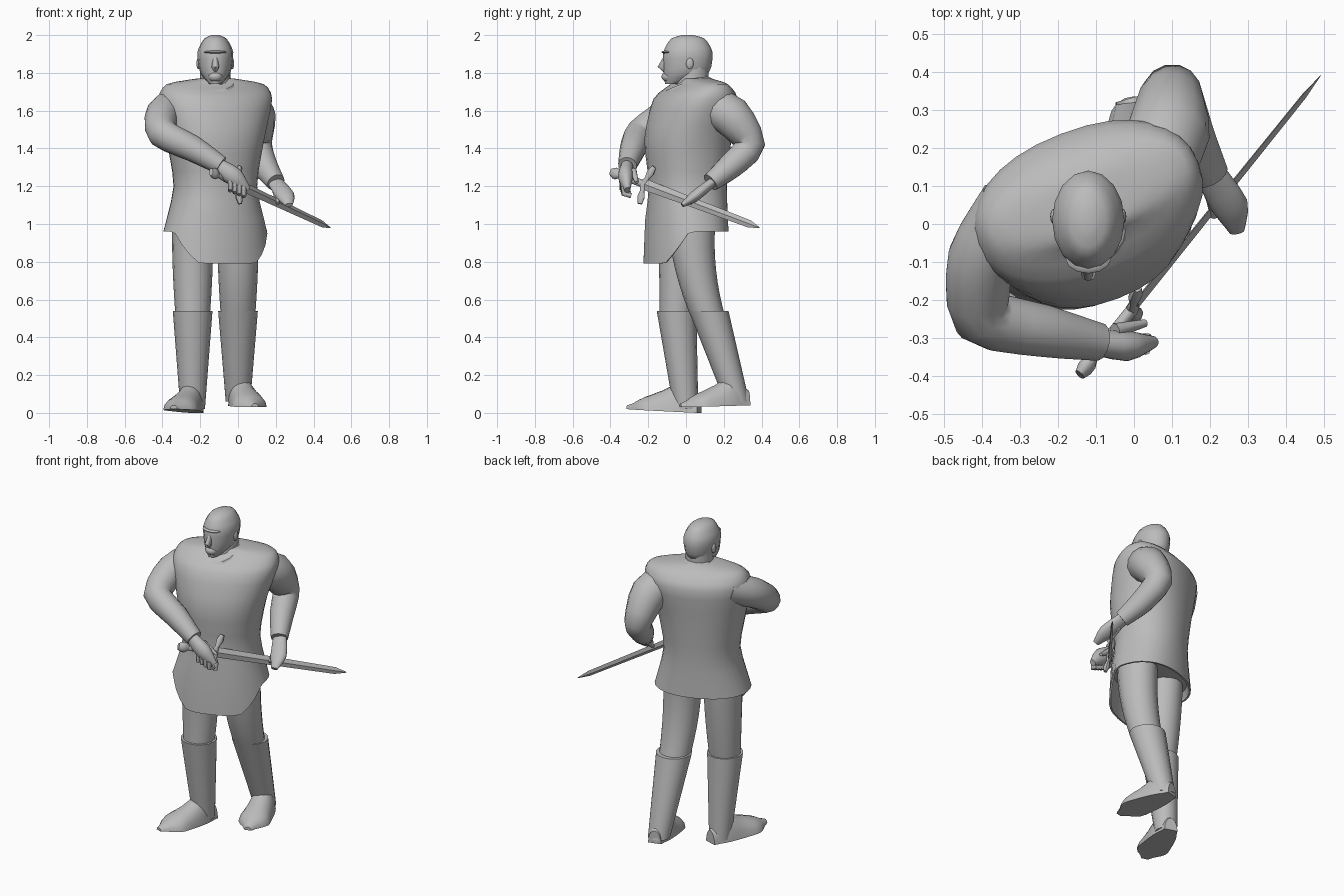
import bpy
import bmesh
from math import cos, sin, pi, radians, copysign
from mathutils import Vector, Matrix

default = bpy.data.objects.get("Cube")
if default:
    bpy.data.objects.remove(default, do_unlink=True)

# One plain grey for the whole figure
GREY = (.5, .5, .5, 1)
grey = bpy.data.materials.new("plain grey")
grey.use_nodes = True
grey.diffuse_color = GREY
grey.node_tree.nodes["Principled BSDF"].inputs["Base Color"].default_value = GREY

ACROSS, DEPTH, UP = Vector((1, 0, 0)), Vector((0, 1, 0)), Vector((0, 0, 1))


def finish(name, bm, sharp=50):
    """Turn a bmesh into a smooth shaded object with the grey material."""
    bmesh.ops.recalc_face_normals(bm, faces=bm.faces[:])
    mesh = bpy.data.meshes.new(name)
    bm.to_mesh(mesh)
    bm.free()
    mesh.materials.append(grey)
    obj = bpy.data.objects.new(name, mesh)
    bpy.context.collection.objects.link(obj)
    bpy.ops.object.select_all(action='DESELECT')
    obj.select_set(True)
    bpy.context.view_layer.objects.active = obj
    bpy.ops.object.shade_smooth_by_angle(angle=radians(sharp))


def smooth(rows, steps=3, tension=.35):
    """Fill in rows of numbers along a soft curve through the given ones."""
    rows = [Vector(row) for row in rows]
    last = len(rows) - 1
    slopes = [(rows[min(i + 1, last)] - rows[max(i - 1, 0)]) * tension for i in range(last + 1)]
    result = []
    for i in range(last):
        for k in range(steps):
            t = k / steps
            ease = t * t * (3 - 2 * t)
            result.append(rows[i] * (1 - ease) + rows[i + 1] * ease
                          + slopes[i] * t * (1 - t) ** 2 - slopes[i + 1] * t * t * (1 - t))
    return result + [rows[last]]


def ellipse(centre, u, v, sides=16, power=1):
    """Ring of points; a power under one makes it boxier."""
    ring = []
    for i in range(sides):
        angle = 2 * pi * i / sides
        c, s = (copysign(abs(f) ** power, f) for f in (cos(angle), sin(angle)))
        ring.append(Vector(centre) + u * c + v * s)
    return ring


def loft(name, rings, sharp=50):
    """Skin a row of rings and cap both ends."""
    bm = bmesh.new()
    rows = [[bm.verts.new(point) for point in ring] for ring in rings]
    count = len(rows[0])
    for low, high in zip(rows, rows[1:]):
        for i in range(count):
            j = (i + 1) % count
            bm.faces.new((low[i], low[j], high[j], high[i]))
    bm.faces.new(rows[0])
    bm.faces.new(rows[-1])
    finish(name, bm, sharp)


def stack(name, x, rows):
    """Loft level rings given as height, depth position, half width, half depth."""
    loft(name, [ellipse((x, y, z), ACROSS * wide, DEPTH * deep) for z, y, wide, deep in rows])


def limb(name, stations, ref=UP, flat=1, sides=14, sharp=50):
    """Loft along a path of x, y, z, radius; flat scales the radius across ref."""
    points = [Vector(station[:3]) for station in stations]
    last = len(points) - 1
    rings = []
    for i, (point, station) in enumerate(zip(points, stations)):
        along = (points[min(i + 1, last)] - points[max(i - 1, 0)]).normalized()
        u = (ref - along * ref.dot(along)).normalized() * station[3]
        rings.append(ellipse(point, u, along.cross(u) * flat, sides))
    loft(name, rings, sharp)


def ball(name, centre, size):
    bm = bmesh.new()
    bmesh.ops.create_uvsphere(bm, u_segments=12, v_segments=8, radius=1)
    place = Matrix.Translation(centre) @ Matrix.Diagonal((*size, 1))
    bmesh.ops.transform(bm, matrix=place, verts=bm.verts[:])
    finish(name, bm)


BODY_X = -.12
TWIST = Matrix.Rotation(radians(21), 3, 'Z')


def tunic_ring(height, depth, wide, deep):
    """Boxy ring turned with the shoulders."""
    return ellipse((BODY_X, depth, height), TWIST @ ACROSS * wide, TWIST @ DEPTH * deep, 32, .9)


def hem(ring):
    """Pull the front of a ring down into a pointed flap."""
    for i, point in enumerate(ring):
        front = -sin(2 * pi * i / len(ring))
        point.z -= .17 * min(max(front * 2 - .7, 0), 1)
    return ring


# Tunic: narrow waist, broad shoulders, closed just above the hem
body = [tunic_ring(*row) for row in smooth([
    (.96, 0, .28, .21), (1.2, .01, .22, .2), (1.45, .01, .26, .22),
    (1.66, .05, .31, .2), (1.74, .07, .27, .12), (1.77, .05, .1, .08)])]
loft("tunic", [tunic_ring(1, 0, .25, .19), hem(tunic_ring(.96, 0, .27, .2)), hem(body[0])] + body[1:])

# Collar sloping down to the front of the neck
tilt = Matrix.Translation((BODY_X, 0, 1.74)) @ Matrix.Rotation(radians(22), 4, 'X')
loft("collar", [[tilt @ point for point in ellipse(UP * rise, ACROSS * r, DEPTH * r * 1.1)]
                for rise, r in ((-.04, .14), (.01, .1), (.01, .09), (-.02, .08))])

# Neck and head
stack("neck", BODY_X, [(1.7, .03, .08, .09), (1.84, .04, .08, .08)])
stack("head", BODY_X, smooth([
    (1.74, -.07, .03, .04), (1.8, 0, .08, .12), (1.91, .01, .095, .13),
    (1.98, .01, .06, .09), (2, .01, .02, .03)]))
limb("nose", [(BODY_X, -.1, 1.9, .01), (BODY_X, -.13, 1.83, .02), (BODY_X, -.11, 1.81, .01)],
     DEPTH, sides=8)
ball("brow", (BODY_X, -.09, 1.91), (.06, .04, .01))
ball("beard", (BODY_X, -.09, 1.78), (.04, .04, .03))
for side, label in ((-1, "right"), (1, "left")):
    ball(label + "_ear", (BODY_X + side * .09, .02, 1.85), (.01, .02, .03))


def foot(name, heel, toe):
    """Flat soled shoe: half width and height from heel to toe."""
    heel, toe = Vector(heel), Vector(toe)
    side = (toe - heel).cross(UP).normalized()
    sizes = smooth([(.04, .08), (.07, .16), (.085, .11), (.09, .07), (.02, .02)])
    rings = []
    for i, (wide, tall) in enumerate(sizes):
        base = heel.lerp(toe, i / (len(sizes) - 1))
        ring = ellipse(base, side * wide, UP * tall)
        for point in ring:
            point.z = max(point.z, base.z)
        rings.append(ring)
    loft(name, rings)


def leg(label, x, hip, knee, ankle, heel, toe):
    """Trousers tucked into a boot; hip, knee and ankle are depth positions."""
    top, bend, sole = 1, .54, heel[2]
    thigh, boot = [], []
    for i in range(9):
        t = i / 8
        thigh.append((top + (bend - .04 - top) * t, hip + (knee - hip) * t * t,
                      .11 - .02 * t * t, .125 - .035 * t))
        radius = .105 - .04 * t
        boot.append((bend + (sole + .02 - bend) * t, knee + (ankle - knee) * t, radius, radius))
    stack(label + "_thigh", x, thigh)
    stack(label + "_boot", x, boot)
    foot(label + "_foot", heel, toe)


leg("right", -.24, -.03, -.05, 0, (-.22, .07, 0), (-.34, -.31, .02))
leg("left", 0, .03, .12, .27, (-.01, .33, .04), (.09, -.03, .03))

# Arms, bent to bring both hands to the sword
limb("right_arm", smooth([(-.32, .05, 1.64, .09), (-.4, -.09, 1.58, .09), (-.4, -.24, 1.48, .08),
                          (-.24, -.28, 1.4, .07), (-.09, -.31, 1.31, .05)]))
limb("left_arm", smooth([(.03, .1, 1.64, .1), (.09, .24, 1.57, .11), (.1, .34, 1.42, .08),
                         (.14, .24, 1.31, .07), (.2, .13, 1.22, .05)]), ACROSS)

# Right hand closed around the grip
limb("right_hand", smooth([(-.11, -.31, 1.31, .04), (-.02, -.32, 1.25, .05), (.05, -.31, 1.18, .02)]),
     flat=.8)
for k, label in enumerate(("first", "middle", "ring", "little")):
    knuckle = Vector((.03, -.33, 1.2)).lerp((-.04, -.34, 1.23), k / 3)
    curl = [knuckle, knuckle - UP * .04, knuckle - UP * .05 + DEPTH * .04]
    limb(f"right_{label}_finger", [(*point, .014) for point in curl], ACROSS, sides=8)
limb("right_thumb", [(-.05, -.28, 1.28, .02), (.03, -.26, 1.22, .01)], sides=8)

# Left hand laid on the blade
limb("left_hand", smooth([(.19, .15, 1.23, .04), (.25, .05, 1.15, .05), (.27, -.02, 1.1, .02)]),
     ACROSS, .6)
limb("left_thumb", [(.2, .1, 1.18, .02), (.21, .02, 1.11, .01)], ACROSS, sides=8)

# Sword: everything is placed along the line from pommel to tip
POMMEL, TIP = Vector((-.13, -.38, 1.27)), Vector((.49, .39, .98))
axis = (TIP - POMMEL).normalized()
lift = UP + DEPTH * .4
lift = (lift - axis * lift.dot(axis)).normalized()


def along_sword(*pairs):
    return [(*POMMEL.lerp(TIP, t), radius) for t, radius in pairs]


limb("sword_blade", along_sword((.2, .03), (.93, .02), (1, .002)), lift, .35, 4, 20)
limb("sword_grip", along_sword((.02, .01), (.1, .02), (.2, .02)), lift, .8, 10)
limb("sword_pommel", along_sword((-.02, .02), (0, .03), (.02, .03), (.05, .01)), lift, .7, 10)

# Cross guard with swelling ends that lean towards the blade
guard = []
for i in range(-3, 4):
    reach = i * .035
    point = POMMEL.lerp(TIP, .2) + lift * reach + axis * abs(reach) * .25
    guard.append((*point, .013 if i % 2 else .022))
limb("sword_guard", guard, axis, .8, 8)
